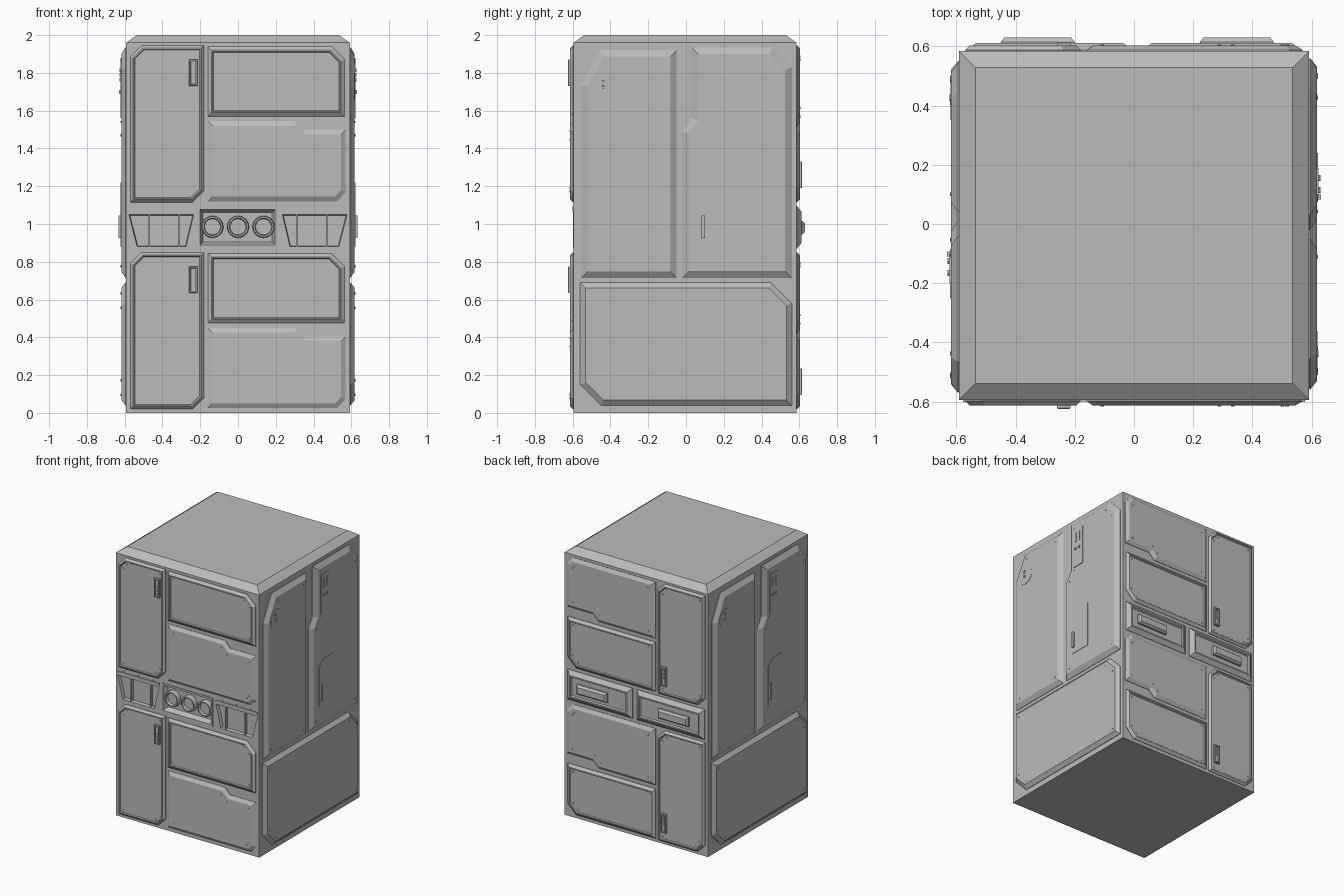
import bpy, bmesh, math
from mathutils import Matrix, Vector

old = bpy.data.objects.get("Cube")
if old:
    bpy.data.objects.remove(old, do_unlink=True)

grey = bpy.data.materials.new("light grey metal")
grey.use_nodes = True
grey.diffuse_color = (0.5, 0.5, 0.5, 1)
grey.node_tree.nodes["Principled BSDF"].inputs["Base Color"].default_value = (0.5, 0.5, 0.5, 1)


def frame(u, v, origin):
    """Matrix of a cabinet side: u across, v up, w outwards."""
    u, v = Vector(u), Vector(v)
    m = Matrix((u, v, u.cross(v))).transposed().to_4x4()
    m.translation = origin
    return m


X, Y, Z = (1, 0, 0), (0, 1, 0), (0, 0, 1)
FRONT = frame(X, Z, (0, -0.595, 0))
BACK = frame(X, (0, 0, -1), (0, 0.585, 1.965))   # front layout turned upside down
RIGHT = frame(Y, Z, (0.592, 0, 0))
LEFT = frame((0, -1, 0), Z, (-0.592, -0.01, 0))


def rect(u0, v0, u1, v1, bl=0, br=0, tr=0, tl=0):
    """Counter-clockwise rectangle with optional cut corners."""
    pts = []
    for u, v, c, a, b in ((u0, v0, bl, (0, 1), (1, 0)), (u1, v0, br, (-1, 0), (0, 1)),
                          (u1, v1, tr, (0, -1), (-1, 0)), (u0, v1, tl, (1, 0), (0, -1))):
        ends = (a, b) if c else (a,)
        pts += [(u + c * d[0], v + c * d[1]) for d in ends]
    return pts


def circle(u, v, r, n=24):
    return [(u + r * math.cos(math.tau * i / n), v + r * math.sin(math.tau * i / n)) for i in range(n)]


def inset(pts, d):
    """Offset every edge of an outline inwards by d."""
    out = []
    for i, p in enumerate(pts):
        p = Vector(p)
        e0 = (p - Vector(pts[i - 1])).normalized()
        e1 = (Vector(pts[(i + 1) % len(pts)]) - p).normalized()
        n0, n1 = Vector((-e0.y, e0.x)), Vector((-e1.y, e1.x))
        out.append(p + (n0 + n1) * (d / (1 + n0.dot(n1))))
    return out


def loft(bm, side, pts, rings):
    """Closed solid through (inset, depth) rings of one outline."""
    loops = [[bm.verts.new(side @ Vector((p[0], p[1], w))) for p in inset(pts, d)] for d, w in rings]
    n = len(pts)
    for a, b in zip(loops, loops[1:]):
        for i in range(n):
            j = (i + 1) % n
            bm.faces.new((a[i], a[j], b[j], b[i]))
    bm.faces.new(loops[0][::-1])
    bm.faces.new(loops[-1])


def finish(name, bm):
    bmesh.ops.recalc_face_normals(bm, faces=bm.faces)
    me = bpy.data.meshes.new(name)
    bm.to_mesh(me)
    bm.free()
    me.materials.append(grey)
    ob = bpy.data.objects.new(name, me)
    bpy.context.collection.objects.link(ob)
    return ob


def part(name, side, outlines, rings):
    bm = bmesh.new()
    for pts in outlines:
        loft(bm, side, pts, rings)
    return finish(name, bm)


def panel(name, side, pts, bevel, depth, lip=0.0):
    """Raised bevelled plate with bolts, and a sunken centre if lip is set."""
    bm = bmesh.new()
    rings = [(0, -0.005), (0, 0.003), (bevel, depth)]
    if lip:
        rings += [(bevel + 0.006, depth), (bevel + 0.011, depth - lip)]
    loft(bm, side, pts, rings)
    top = depth - lip
    for c in inset(pts, bevel + 0.028):
        loft(bm, side, circle(c[0], c[1], 0.006, 8), [(0, top - 0.003), (0, top + 0.003)])
    return finish(name, bm)


# Cabinet body with a bevelled roof edge
bm = bmesh.new()
loft(bm, Matrix.Translation((0, -0.005, 0)), rect(-0.592, -0.59, 0.592, 0.59),
     [(0, 0), (0, 1.96), (0.056, 2.0)])
body = finish("cabinet_body", bm)

# Pockets in the front for the gauges and the two vents
gauge_pocket = rect(-0.2, 0.885, 0.2, 1.08)
vent_left = [(-0.534, 0.88), (-0.275, 0.88), (-0.235, 1.05), (-0.577, 1.05)]
vent_right = [(-u, v) for u, v in vent_left][::-1]
vent_right = vent_right[-1:] + vent_right[:-1]
cutters = [part("gauge_cutter", FRONT, [gauge_pocket], [(0, 0.02), (0, 0), (0.018, -0.04)]),
           part("vent_cutter", FRONT, [vent_left, vent_right], [(0, 0.02), (0, 0), (0.004, -0.025)])]
for cutter in cutters:
    cutter.hide_render = True
    mod = body.modifiers.new("pocket", 'BOOLEAN')
    mod.operation, mod.solver, mod.object = 'DIFFERENCE', 'EXACT', cutter
bpy.context.view_layer.objects.active = body
for mod in list(body.modifiers):
    bpy.ops.object.modifier_apply(modifier=mod.name)
for cutter in cutters:
    bpy.data.objects.remove(cutter, do_unlink=True)

# Gauge surround and three round gauges
part("gauge_frame", FRONT, [rect(-0.215, 0.875, 0.21, 1.09)],
     [(0, -0.04), (0, 0.004), (0.014, 0.004), (0.03, -0.035)])
part("gauge_rings", FRONT, [circle(x, 0.985, 0.058) for x in (-0.135, 0, 0.135)],
     [(0, -0.038), (0, -0.01), (0.004, 0), (0.012, 0), (0.016, -0.02)])

# Vent ribs and top rails
ribs, rails = [], []
for s in (-1, 1):
    ribs += [rect(s * c - 0.004, 0.88, s * c + 0.004, 1.05) for c in (0.31, 0.47)]
    mid = s * 0.405
    rails.append(rect(mid - 0.172, 1.065, mid + 0.172, 1.082))
    rails += [rect(mid + k - 0.004, 1.082, mid + k + 0.004, 1.092) for k in (-0.12, 0, 0.12)]
part("vent_ribs", FRONT, ribs, [(0, -0.026), (0, -0.004)])
part("vent_rails", FRONT, rails, [(0, -0.005), (0, 0.006)])

# Doors and wide panels, an upper and a lower set on front and back
for side, where in ((FRONT, "front"), (BACK, "back")):
    for z, level in ((0, "lower"), (1.095, "upper")):
        tag = where + "_" + level
        panel(tag + "_door", side, rect(-0.57, 0.02 + z, -0.18, 0.85 + z, br=0.06, tl=0.06), 0.014, 0.018, 0.006)
        panel(tag + "_wide_panel", side, rect(-0.16, 0.475 + z, 0.565, 0.845 + z, tr=0.07), 0.02, 0.018, 0.006)
        notched = [(-0.16, 0.025), (0.525, 0.025), (0.57, 0.075), (0.57, 0.405), (0.355, 0.405),
                   (0.31, 0.45), (-0.16, 0.45)]
        panel(tag + "_notched_panel", side, [(u, v + z) for u, v in notched], 0.025, 0.018)
        part(tag + "_door_handle", side, [rect(-0.26, 0.635 + z, -0.215, 0.775 + z)],
             [(0, 0.01), (0, 0.026), (0.003, 0.03), (0.009, 0.03), (0.011, 0.02)])
        part(tag + "_handle_buttons", side, [circle(-0.238, 0.66 + z + k * 0.025, 0.007, 10) for k in range(3)],
             [(0, 0.018), (0, 0.027)])

# Back drawers with bar handles
for name, u0, u1 in (("back_drawer_a", 0.03, 0.565), ("back_drawer_b", -0.565, -0.005)):
    mid = (u0 + u1) / 2 + (0.05 if u0 > 0 else -0.04)
    part(name, BACK, [rect(u0, 0.87, u1, 1.095)],
         [(0, -0.005), (0, 0.003), (0.03, 0.026), (0.04, 0.026), (0.046, 0.016)])
    part(name + "_handle", BACK, [rect(mid - 0.125, 0.95, mid + 0.125, 1.02)],
         [(0, 0.01), (0, 0.03), (0.012, 0.045)])

# Side panels, identical on both sides after a half turn
for side, where in ((RIGHT, "right"), (LEFT, "left")):
    tall = [(-0.555, 0.715), (-0.05, 0.715), (-0.05, 1.92), (-0.455, 1.92), (-0.555, 1.735)]
    panel(where + "_tall_panel", side, tall, 0.033, 0.026)
    access = [(-0.02, 0.715), (0.56, 0.715), (0.56, 1.83), (0.455, 1.935), (0.03, 1.935),
              (0.03, 1.56), (-0.02, 1.49)]
    panel(where + "_access_panel", side, access, 0.035, 0.026)
    panel(where + "_base_panel", side, rect(-0.56, 0.04, 0.56, 0.69, bl=0.11, tr=0.11), 0.028, 0.026)
    # Round cover with two sockets
    part(where + "_round_cover", side, [circle(-0.43, 1.73, 0.068)], [(0, 0.02), (0, 0.028)])
    part(where + "_cover_sockets", side, [circle(-0.438, z, 0.012, 12) for z in (1.725, 1.763)],
         [(0, 0.022), (0, 0.031), (0.004, 0.031), (0.005, 0.028)])
    # Control plate with switches and knobs
    part(where + "_control_plate", side, [rect(0.09, 1.56, 0.19, 1.855)], [(0, 0.02), (0, 0.031)])
    part(where + "_switches", side, [rect(y - 0.005, z, y + 0.005, z + 0.018)
                                     for y in (0.12, 0.16) for z in (1.755, 1.78, 1.805)],
         [(0, 0.028), (0, 0.036)])
    part(where + "_knobs", side, [circle(y, 1.7, 0.01, 12) for y in (0.115, 0.155)],
         [(0, 0.028), (0, 0.038)])
    # Small hatch with a pull latch
    part(where + "_hatch", side, [rect(0.075, 0.88, 0.24, 1.22, tl=0.05)], [(0, 0.02), (0, 0.029)])
    part(where + "_hatch_latch", side, [rect(0.083, 0.925, 0.1, 1.045)], [(0, 0.02), (0, 0.04)])
